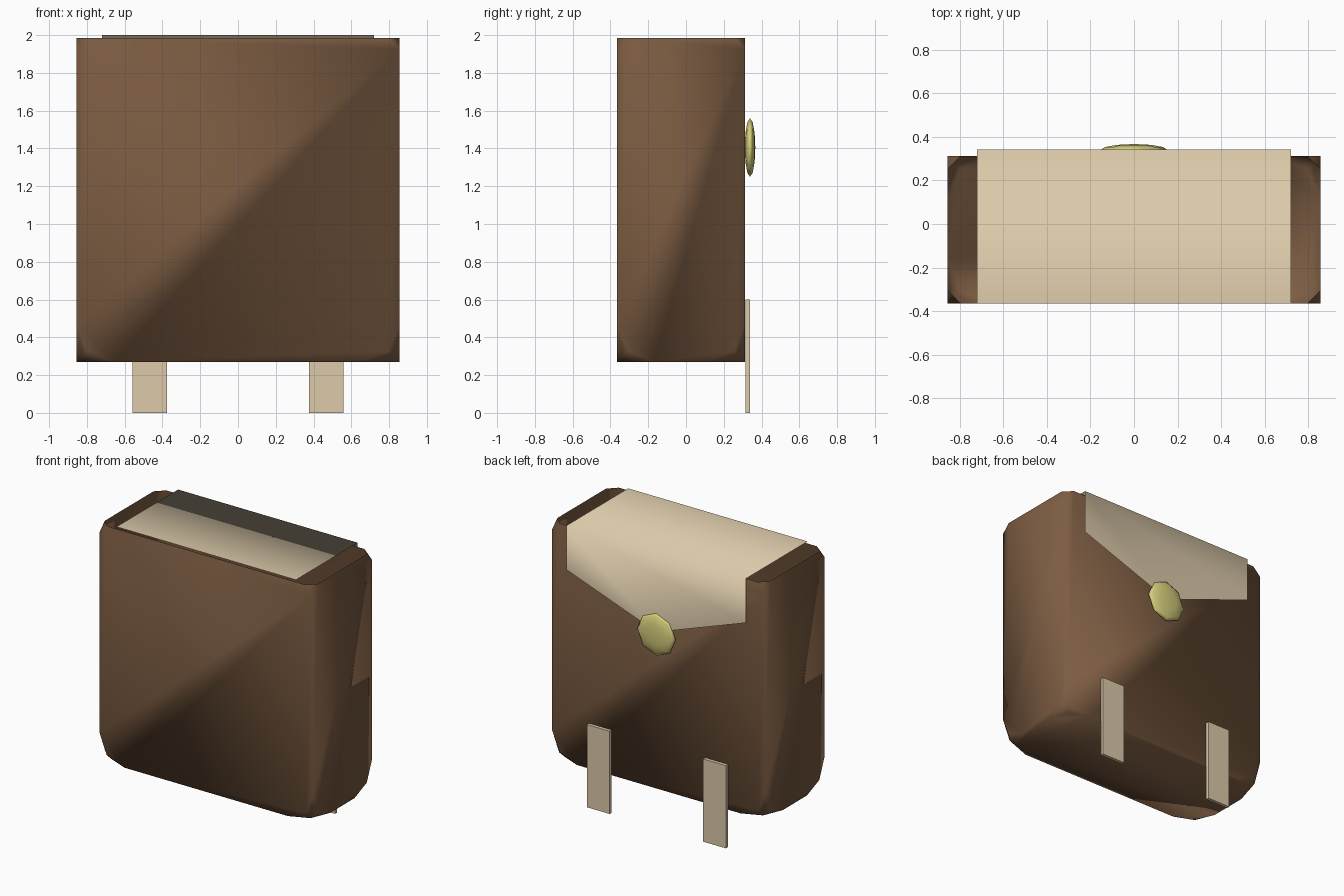
import bpy, bmesh, math
from mathutils import Matrix

if "Cube" in bpy.data.objects:
    bpy.data.objects.remove(bpy.data.objects["Cube"])


def material(name, rgb):
    m = bpy.data.materials.new(name)
    lin = [((c / 255 + 0.055) / 1.055) ** 2.4 for c in rgb]
    m.diffuse_color = (*lin, 1)
    m.use_nodes = True
    m.node_tree.nodes["Principled BSDF"].inputs["Base Color"].default_value = m.diffuse_color
    return m


BROWN = material("brown leather", (124, 92, 66))
CREAM = material("cream leather", (220, 202, 170))
GOLD = material("pale gold", (214, 206, 124))


def make(name, bm, mat, smooth):
    me = bpy.data.meshes.new(name)
    for f in bm.faces:
        f.smooth = smooth
    bm.to_mesh(me)
    bm.free()
    me.materials.append(mat)
    ob = bpy.data.objects.new(name, me)
    bpy.context.collection.objects.link(ob)
    return ob


def box(x0, x1, y0, y1, z0, z1):
    bm = bmesh.new()
    bmesh.ops.create_cube(bm, size=1)
    for v in bm.verts:
        v.co = ((x0 + x1) / 2 + v.co.x * (x1 - x0),
                (y0 + y1) / 2 + v.co.y * (y1 - y0),
                (z0 + z1) / 2 + v.co.z * (z1 - z0))
    return bm


# Bag body: open-topped box with rounded-off corner points
bm = box(-0.855, 0.855, -0.365, 0.313, 0.27, 1.985)
for low, size in ((True, 0.2), (False, 0.06)):
    corners = [v for v in bm.verts
               if abs(v.co.z - (0.27 if low else 1.985)) < 0.001 and
               abs(abs(v.co.x) - 0.855) < 0.001 and
               (abs(v.co.y + 0.365) < 0.001 or abs(v.co.y - 0.313) < 0.001)]
    if low:
        corners = [v for v in corners if len(v.link_edges) == 3]
    bmesh.ops.bevel(bm, geom=corners, offset=size, segments=2 if low else 1,
                    profile=0.5, affect='VERTICES')
top = [f for f in bm.faces if f.normal.z > 0.95 and f.calc_center_median().z > 1.9]
bmesh.ops.delete(bm, geom=top, context='FACES')
make("bag_body", bm, BROWN, True)

# Flap: thin sheet over the top, folding down to a point at the back
bm = bmesh.new()
pts = [(-0.72, -0.365, 2.0), (0.72, -0.365, 2.0), (0.72, 0.342, 2.0), (-0.72, 0.342, 2.0),
       (0.72, 0.342, 1.68), (0, 0.342, 1.42), (-0.72, 0.342, 1.68)]
v = [bm.verts.new(p) for p in pts]
bm.faces.new((v[0], v[1], v[2], v[3]))
bm.faces.new((v[3], v[2], v[4], v[5], v[6]))
make("flap", bm, CREAM, True)

# Button clasp: flattened low-poly dome
bm = bmesh.new()
bmesh.ops.create_uvsphere(bm, u_segments=8, v_segments=6, radius=1)
bmesh.ops.transform(bm, verts=bm.verts, matrix=Matrix.Translation((0, 0.339, 1.405))
                    @ Matrix.Diagonal((0.155, 0.028, 0.155, 1))
                    @ Matrix.Rotation(math.radians(90), 4, 'X'))
make("button_clasp", bm, GOLD, True)

# Two straps hanging below the back
for side, s in (("left", -1), ("right", 1)):
    a, b = sorted((s * 0.375, s * 0.558))
    make(side + "_strap", box(a, b, 0.316, 0.34, 0, 0.6), CREAM, False)
